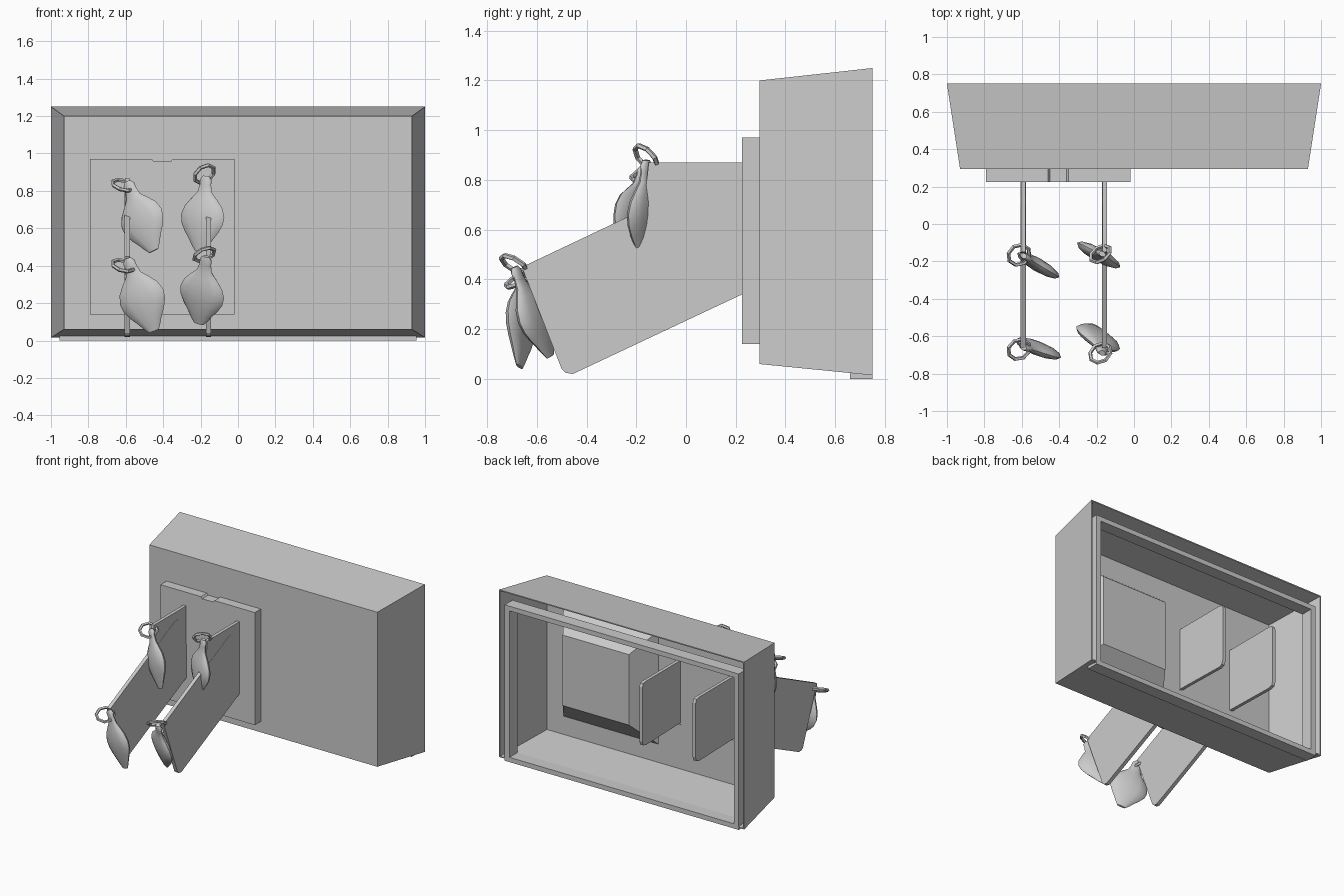
import bpy, bmesh, math
from mathutils import Vector

if "Cube" in bpy.data.objects:
    bpy.data.objects.remove(bpy.data.objects["Cube"])

grey = bpy.data.materials.new("plain_grey")
grey.diffuse_color = (0.6, 0.6, 0.6, 1)
grey.use_nodes = True
grey.node_tree.nodes["Principled BSDF"].inputs["Base Color"].default_value = grey.diffuse_color


def loft(name, loops, caps=True, wrap=False, smooth=None):
    """Bridge a chain of equal-sized point loops into a solid."""
    bm = bmesh.new()
    rings = [[bm.verts.new(p) for p in lp] for lp in loops]
    pairs = list(zip(rings, rings[1:]))
    if wrap:
        pairs.append((rings[-1], rings[0]))
    for a, b in pairs:
        for i in range(len(a)):
            j = (i + 1) % len(a)
            bm.faces.new((a[i], a[j], b[j], b[i]))
    if caps:
        bm.faces.new(rings[0])
        bm.faces.new(rings[-1])
    bmesh.ops.recalc_face_normals(bm, faces=bm.faces)
    me = bpy.data.meshes.new(name)
    bm.to_mesh(me)
    bm.free()
    ob = bpy.data.objects.new(name, me)
    bpy.context.collection.objects.link(ob)
    me.materials.append(grey)
    if smooth:
        me.shade_smooth()
        me.set_sharp_from_angle(angle=math.radians(smooth))
    return ob


def rect(y, x0, x1, z0, z1):
    return [(x0, y, z0), (x1, y, z0), (x1, y, z1), (x0, y, z1)]


def fin(name, x, half, profile):
    """Upright plate with a (y, z) outline."""
    loft(name, [[(x + s * half, y, z) for y, z in profile] for s in (-1, 1)])


# Tapered thin-walled housing, open at the back
loft("housing", [rect(0.295, -0.93, 0.93, 0.06, 1.20),
                 rect(0.75, -1.0, 1.0, 0.015, 1.25),
                 rect(0.75, -0.992, 0.992, 0.023, 1.242),
                 rect(0.303, -0.922, 0.922, 0.068, 1.192)])

# Thin frame set in the open back
loft("back_frame", [rect(0.66, -0.955, 0.955, 0.0, 1.15),
                    rect(0.75, -0.955, 0.955, 0.0, 1.15),
                    rect(0.75, -0.915, 0.915, 0.035, 1.115),
                    rect(0.66, -0.915, 0.915, 0.035, 1.115)], caps=False, wrap=True)

# Tapered block on the inside of the front wall
loft("inner_block", [rect(0.30, 0.01, 0.79, 0.20, 1.04),
                     rect(0.48, 0.13, 0.67, 0.38, 0.90)])

# Mounting plate with a small notch in its top edge
outline = [(-0.79, 0.14), (-0.02, 0.14), (-0.02, 0.97), (-0.35, 0.97),
           (-0.36, 0.957), (-0.45, 0.957), (-0.46, 0.97), (-0.79, 0.97)]
loft("mounting_plate", [[(x, y, z) for x, z in outline] for y in (0.225, 0.30)])

# Two bent fins, each a level plate overlapped by a sloping plate
level = [(-0.15, 0.87), (-0.18, 0.60), (-0.1, 0.42), (0.71, 0.40), (0.74, 0.41),
         (0.75, 0.44), (0.75, 0.84), (0.74, 0.865), (0.71, 0.87)]
slope = [(-0.66, 0.45), (-0.50, 0.04), (-0.485, 0.025), (-0.455, 0.02),
         (0.30, 0.375), (0.305, 0.40), (0.17, 0.71), (0.15, 0.785),
         (0.13, 0.805), (0.10, 0.81)]
for side, x in (("left", -0.592), ("right", -0.157)):
    fin(side + "_level_plate", x, 0.012, level)
    fin(side + "_sloping_plate", x, 0.0135, slope)

# Pendant cross-sections: position along length, half width, half thickness
stations = [(0.0, 0.018, 0.014), (0.05, 0.035, 0.018), (0.12, 0.035, 0.016),
            (0.22, 0.045, 0.02), (0.31, 0.08, 0.026), (0.41, 0.115, 0.033),
            (0.53, 0.133, 0.036), (0.64, 0.127, 0.034), (0.75, 0.103, 0.028),
            (0.85, 0.072, 0.022), (0.93, 0.052, 0.014), (1.0, 0.03, 0.008)]


def pendant(name, top, bottom, across, ring_at, ring_normal):
    top, bottom = Vector(top), Vector(bottom)
    axis = (bottom - top).normalized()
    wide = Vector(across)
    wide = (wide - axis * wide.dot(axis)).normalized()
    deep = axis.cross(wide)
    loops = []
    for t, w, d in stations:
        c = top.lerp(bottom, t)
        loops.append([c + wide * w * math.cos(a) + deep * d * math.sin(a)
                      for a in (i * math.tau / 12 for i in range(12))])
    loft(name + "_body", loops, smooth=50)
    # Low-poly hanging ring
    rot = Vector(ring_normal).to_track_quat('Z', 'Y').to_matrix()
    loops = []
    for k in range(8):
        a = k * math.tau / 8
        out = Vector((math.cos(a), math.sin(a), 0))
        loops.append([Vector(ring_at) + rot @ (out * (0.06 + 0.011 * math.cos(b))
                      + Vector((0, 0, 0.011 * math.sin(b))))
                      for b in (j * math.tau / 5 for j in range(5))])
    loft(name + "_ring", loops, caps=False, wrap=True)


# Four pendants hanging from the fin corners
pendant("right_upper_pendant", (-0.17, -0.16, 0.88), (-0.205, -0.17, 0.48),
        (0.87, -0.49, 0), (-0.18, -0.16, 0.89), (-0.45, 0.65, 0.6))
pendant("right_lower_pendant", (-0.17, -0.69, 0.45), (-0.21, -0.545, 0.09),
        (0.87, -0.49, 0), (-0.18, -0.69, 0.46), (-0.35, 0.48, 0.8))
pendant("left_upper_pendant", (-0.59, -0.17, 0.85), (-0.45, -0.26, 0.48),
        (0.86, -0.5, 0), (-0.615, -0.165, 0.83), (0.25, -0.4, 0.85))
pendant("left_lower_pendant", (-0.59, -0.66, 0.44), (-0.45, -0.67, 0.05),
        (0.93, -0.36, 0), (-0.615, -0.67, 0.40), (0.25, -0.45, 0.85))
